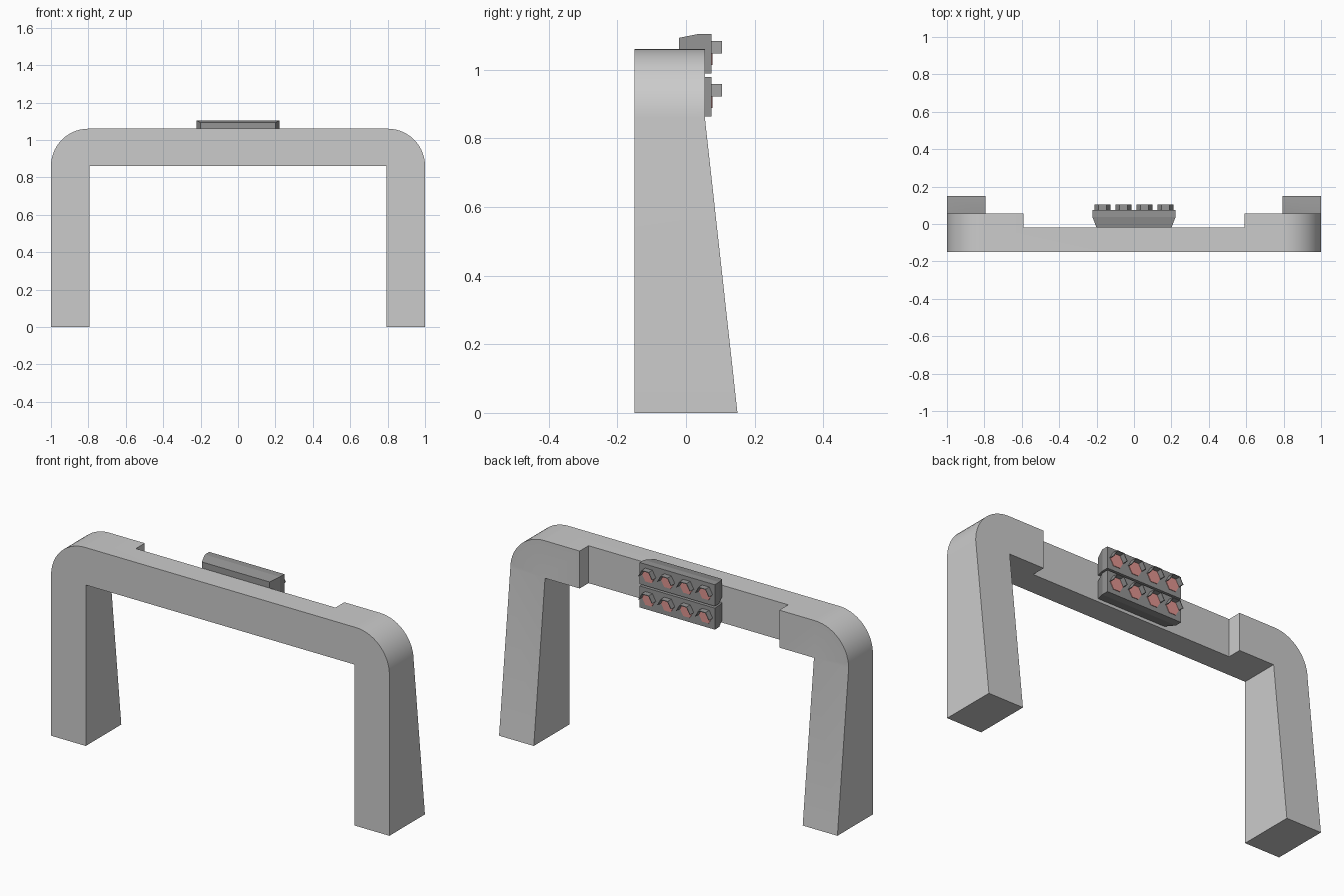
import bpy, bmesh
from math import sin, cos, pi

if "Cube" in bpy.data.objects:
    bpy.data.objects.remove(bpy.data.objects["Cube"])


def material(name, color):
    m = bpy.data.materials.new(name)
    m.diffuse_color = color
    m.use_nodes = True
    m.node_tree.nodes["Principled BSDF"].inputs["Base Color"].default_value = m.diffuse_color
    return m


DARK = material("dark_grey", (0.3, 0.3, 0.3, 1))
RED = material("lens_red", (0.75, 0.3, 0.28, 1))


def loft(name, loops, mat=None):
    """Closed solid through a list of equal-length point loops."""
    bm = bmesh.new()
    rings = [[bm.verts.new(p) for p in loop] for loop in loops]
    n = len(rings[0])
    for a, b in zip(rings, rings[1:]):
        for i in range(n):
            j = (i + 1) % n
            bm.faces.new((a[i], a[j], b[j], b[i]))
    bm.faces.new(rings[0])
    bm.faces.new(rings[-1])
    bmesh.ops.recalc_face_normals(bm, faces=bm.faces[:])
    me = bpy.data.meshes.new(name)
    bm.to_mesh(me)
    bm.free()
    ob = bpy.data.objects.new(name, me)
    bpy.context.collection.objects.link(ob)
    if mat:
        me.materials.append(mat)
    return ob


def prism_y(name, profile, y0, y1, mat=None):
    return loft(name, [[(x, y, z) for x, z in profile] for y in (y0, y1)], mat)


# Arch: rounded outer corners, square opening
R, W, H, SEG = 0.2, 1.0, 1.06, 14
right = [(0.795, 0.86), (0.795, 0), (W, 0)]
right += [(W - R + R * cos(i / SEG * pi / 2), H - R + R * sin(i / SEG * pi / 2))
          for i in range(SEG + 1)]
arch = prism_y("gantry_arch", right + [(-x, z) for x, z in reversed(right)], -0.15, 0.15)

# Cutters: sloping back of the legs, recess in the middle of the beam
slope = (0.15 - 0.055) / 0.86
side = [(0.055, 1.3), (0.055, 0.86), (0.15 + 0.1 * slope, -0.1), (0.4, -0.1), (0.4, 1.3)]
cutters = [
    loft("taper_cutter", [[(x, y, z) for y, z in side] for x in (-1.2, 1.2)]),
    prism_y("recess_cutter", [(-0.59, 0.6), (0.59, 0.6), (0.59, 1.4), (-0.59, 1.4)], -0.02, 0.5),
]
bpy.context.view_layer.objects.active = arch
arch.select_set(True)
for c in cutters:
    c.hide_render = True
    mod = arch.modifiers.new(c.name, 'BOOLEAN')
    mod.operation, mod.solver, mod.object = 'DIFFERENCE', 'EXACT', c
    bpy.ops.object.modifier_apply(modifier=mod.name)
    bpy.data.objects.remove(c)
bpy.ops.object.shade_smooth_by_angle()


def rect(hx, hz, y, zc):
    return [(-hx, y, zc - hz), (hx, y, zc - hz), (hx, y, zc + hz), (-hx, y, zc + hz)]


def hexagon(r, a0, steps):
    return [(r * cos(a0 + i * pi / 3), r * sin(a0 + i * pi / 3)) for i in range(steps)]


# Two rows of signal lamps, each lamp with a half-hexagon hood
for row, zc in (("upper", 1.047), ("lower", 0.922)):
    loft(row + "_lamp_housing", [rect(0.2, 0.046, -0.02, zc),
                                 rect(0.222, 0.0575, 0.037, zc),
                                 rect(0.222, 0.0575, 0.074, zc)], DARK)
    hood = hexagon(0.042, 0, 4) + hexagon(0.038, 0, 4)[::-1]
    lens = hexagon(0.038, 0, 6)
    for i in range(4):
        xc = (i - 1.5) * 0.112
        prism_y(f"{row}_hood_{i + 1}", [(x + xc, z + zc) for x, z in hood], 0.073, 0.105, DARK)
        prism_y(f"{row}_lens_{i + 1}", [(x + xc, z + zc) for x, z in lens], 0.073, 0.077, RED)
